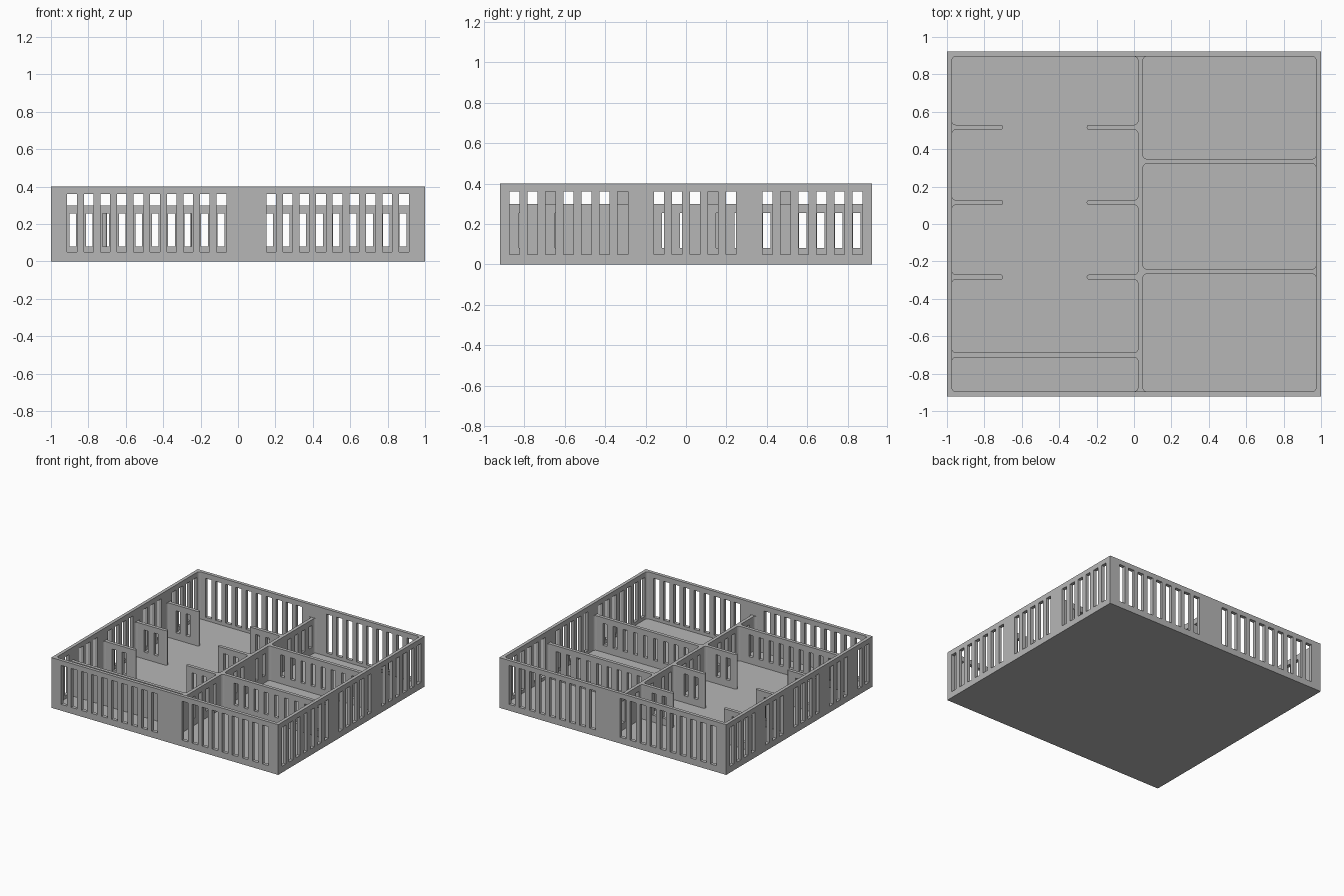
import bpy, bmesh, math

if "Cube" in bpy.data.objects:
    bpy.data.objects.remove(bpy.data.objects["Cube"])

grey = bpy.data.materials.new("plain_grey")
grey.diffuse_color = (0.47, 0.47, 0.47, 1)
grey.use_nodes = True
grey.node_tree.nodes["Principled BSDF"].inputs["Base Color"].default_value = grey.diffuse_color

X, Y, T = 1.0, 0.922, 0.027      # outer half sizes, wall thickness
IX, IY = X - T, Y - T            # inner half sizes
FLOOR, H_OUT, H_IN = 0.025, 0.4, 0.3


def finish(name, bm):
    bmesh.ops.recalc_face_normals(bm, faces=bm.faces)
    me = bpy.data.meshes.new(name)
    bm.to_mesh(me)
    bm.free()
    me.materials.append(grey)
    ob = bpy.data.objects.new(name, me)
    bpy.context.collection.objects.link(ob)
    return ob


def prism(name, pts, z0, z1):
    bm = bmesh.new()
    f = bm.faces.new([bm.verts.new((x, y, z0)) for x, y in pts])
    r = bmesh.ops.extrude_face_region(bm, geom=[f])
    top = [v for v in r["geom"] if isinstance(v, bmesh.types.BMVert)]
    bmesh.ops.translate(bm, verts=top, vec=(0, 0, z1 - z0))
    return finish(name, bm)


def wall(name, axis, a, b, c, t, z0, z1, slots, w, s0, s1):
    """Wall running along axis from a to b, centred at c, pierced by slots."""
    us = sorted([a, b] + [s + k * w / 2 for s in slots for k in (-1, 1)])
    zs = [z0, s0, s1, z1]
    place = (lambda u, d, z: (u, d, z)) if axis == 'x' else (lambda u, d, z: (d, u, z))
    bm = bmesh.new()
    grid = [[bm.verts.new(place(u, c - t / 2, z)) for z in zs] for u in us]
    for i in range(len(us) - 1):
        for j in range(3):
            if j == 1 and i % 2 == 1:
                continue         # slot opening
            bm.faces.new((grid[i][j], grid[i + 1][j], grid[i + 1][j + 1], grid[i][j + 1]))
    r = bmesh.ops.extrude_face_region(bm, geom=bm.faces[:])
    side = [v for v in r["geom"] if isinstance(v, bmesh.types.BMVert)]
    bmesh.ops.translate(bm, verts=side, vec=place(0, t, 0))
    return finish(name, bm)


def spaced(first, last, n, joints=(), gap=0.059):
    """Even slot centres, leaving out those too close to a wall joint."""
    cs = [first + (last - first) * i / (n - 1) for i in range(n)]
    return [c for c in cs if all(abs(c - j) > gap for j in joints)]


def fillet(x, y, sx, sy, h, r=0.02):
    """Rounded inner corner at (x, y), opening towards (sx, sy)."""
    pts = [(x, y)]
    for i in range(7):
        a = math.pi / 2 * i / 6
        pts.append((x + sx * r * (1 - math.sin(a)), y + sy * r * (1 - math.cos(a))))
    prism("corner_fillet", pts, FLOOR, h)


# wall centre lines
MID = 0.0345
RIGHT = (0.335, -0.254)
STUBS = (0.517, 0.115, -0.284)
LOW = -0.7005

# floor
prism("floor", [(-X, -Y), (X, -Y), (X, Y), (-X, Y)], 0, FLOOR)

# outer walls
front_slots = spaced(-0.887, 0.887, 21, (MID,))
for name, s in (("front_wall", -1), ("back_wall", 1)):
    wall(name, 'x', -X, X, s * (Y - T / 2), T, FLOOR, H_OUT, front_slots, 0.052, 0.05, 0.36)
for name, s, joints in (("right_wall", 1, RIGHT), ("left_wall", -1, STUBS + (LOW,))):
    wall(name, 'y', -IY, IY, s * (X - T / 2), T, FLOOR, H_OUT,
         spaced(-0.85, 0.85, 20, joints), 0.05, 0.05, 0.36)

# central divider, slotted room by room
mid_slots = (spaced(-0.809, -0.361, 6, (LOW,), 0.05)
             + spaced(-0.19, 0.257, 6, (STUBS[1],), 0.05)
             + spaced(0.40, 0.846, 6, (STUBS[0],), 0.05))
wall("central_divider", 'y', -IY, IY, MID, T, FLOOR, H_IN, mid_slots, 0.036, 0.08, 0.255)

# cross dividers
ML, MR = MID - T / 2, MID + T / 2
for y in RIGHT:
    wall("right_divider", 'x', MR, IX, y, T, FLOOR, H_IN,
         spaced(0.168, 0.882, 9), 0.036, 0.08, 0.255)
left_slots = spaced(-0.883, -0.091, 10)
wall("left_divider", 'x', -IX, ML, LOW, T, FLOOR, H_IN, left_slots, 0.036, 0.08, 0.255)

# short stub partitions with rounded ends
R = T / 2
for y in STUBS:
    for root, tip, s, slots in ((-IX, -0.70, 1, left_slots[:2]), (ML, -0.253, -1, left_slots[-2:])):
        end = tip - s * R
        wall("stub_partition", 'x', min(root, end), max(root, end), y, T, FLOOR, H_IN,
             slots, 0.036, 0.08, 0.255)
        arc = [(end + s * R * math.cos(a), y + R * math.sin(a))
               for a in (math.pi * (i / 10 - 0.5) for i in range(11))]
        prism("stub_end", arc, FLOOR, H_IN)

# rounded corners of each room
for sx in (-1, 1):
    for sy in (-1, 1):
        fillet(sx * IX, sy * IY, -sx, -sy, H_OUT)
for sy in (-1, 1):
    fillet(ML, sy * IY, -1, -sy, H_IN)
    fillet(MR, sy * IY, 1, -sy, H_IN)
    for y in RIGHT:
        fillet(MR, y + sy * R, 1, sy, H_IN)
        fillet(IX, y + sy * R, -1, sy, H_IN)
    for y in STUBS + (LOW,):
        fillet(-IX, y + sy * R, 1, sy, H_IN)
        fillet(ML, y + sy * R, -1, sy, H_IN)
